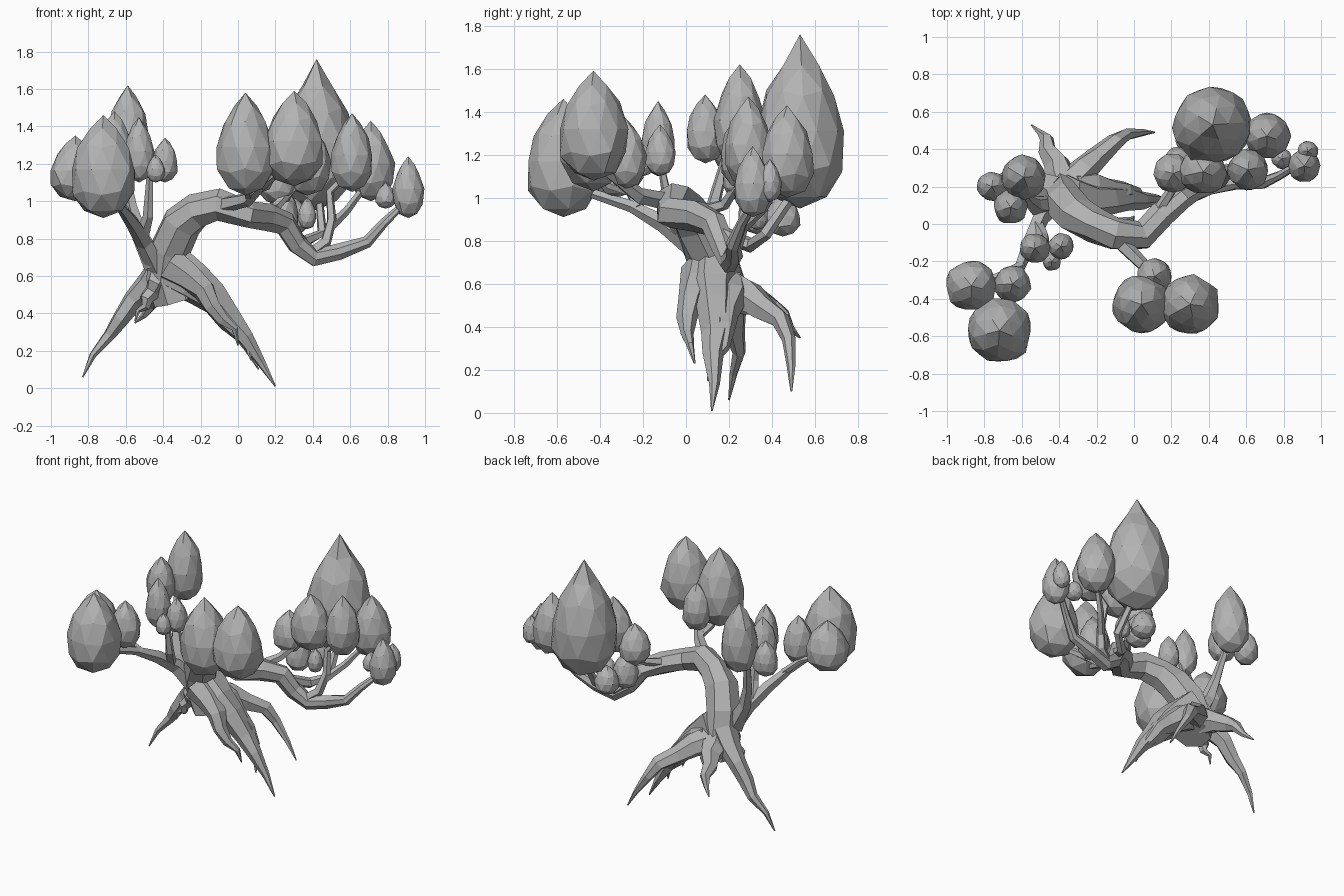
import bpy, bmesh, math, random
from mathutils import Vector, Matrix

cube = bpy.data.objects.get("Cube")
if cube:
    bpy.data.objects.remove(cube, do_unlink=True)
random.seed(4)

clay = bpy.data.materials.new("clay_grey")
clay.use_nodes = True
grey = (0.45, 0.45, 0.45, 1)
clay.diffuse_color = grey
clay.node_tree.nodes["Principled BSDF"].inputs["Base Color"].default_value = grey


def add_object(name, bm):
    bmesh.ops.recalc_face_normals(bm, faces=bm.faces[:])
    mesh = bpy.data.meshes.new(name)
    bm.to_mesh(mesh)
    bm.free()
    mesh.materials.append(clay)
    obj = bpy.data.objects.new(name, mesh)
    bpy.context.collection.objects.link(obj)


def limb(name, thick, thin, *points, sides=5):
    """Faceted tube through the points, tapering evenly from thick to thin."""
    bm = bmesh.new()
    pts = [Vector(p) for p in points]
    last = len(pts) - 1
    side = (pts[1] - pts[0]).orthogonal()
    rings = []
    for i, p in enumerate(pts):
        along = (pts[min(i + 1, last)] - pts[max(i - 1, 0)]).normalized()
        side = (side - along * side.dot(along)).normalized()
        across = along.cross(side)
        radius = thick + (thin - thick) * i / last
        ring = []
        for k in range(sides):
            angle = math.tau * k / sides
            offset = side * math.cos(angle) + across * math.sin(angle)
            ring.append(bm.verts.new(p + offset * radius * random.uniform(0.9, 1.12)))
        rings.append(ring)
    for lower, upper in zip(rings, rings[1:]):
        for k in range(sides):
            n = (k + 1) % sides
            bm.faces.new((lower[k], lower[n], upper[n], upper[k]))
    bm.faces.new(rings[0])
    bm.faces.new(rings[-1])
    add_object(name, bm)


def root(name, thick, start, knee, tip, steps=6):
    """Crooked limb bending from the trunk over a knee to a sharp tip."""
    start, knee, tip = Vector(start), Vector(knee), Vector(tip)
    path = []
    for i in range(steps + 1):
        t = i / steps
        p = start * (1 - t) ** 2 + knee * 2 * t * (1 - t) + tip * t * t
        if 0 < i < steps:
            p += Vector(random.uniform(-1, 1) for axis in range(3)) * 0.015
        path.append(p)
    limb(name, thick, 0.004, *path, sides=6)


def foliage(name, x, y, low, high, width, point=0.12):
    """Faceted bud: full below, drawn to a point on top."""
    bm = bmesh.new()
    bmesh.ops.create_icosphere(bm, subdivisions=2, radius=1)
    bmesh.ops.rotate(bm, verts=bm.verts[:], matrix=Matrix.Rotation(random.uniform(0, 6), 3, 'Z'))
    for v in bm.verts:
        c = v.co.copy()
        belly = (1 - 0.24 * c.z) * random.uniform(0.94, 1.05) * width / 2
        z = c.z + (point if c.z > 0.99 else 0)
        height = (z + 1) / (2 + point) * (high - low)
        v.co = (x + c.x * belly, y + c.y * belly, low + height)
    bmesh.ops.dissolve_limit(bm, angle_limit=math.radians(9), verts=bm.verts[:], edges=bm.edges[:])
    add_object(name + "_foliage", bm)


# Trunk arching over and dipping into the long limb
limb("trunk", .125, .018, (-.34, .17, .47), (-.38, .15, .6), (-.36, .11, .74),
     (-.3, .04, .88), (-.22, 0, .95), (-.1, -.05, .98), (.05, -.06, .93),
     (.15, .05, .92), (.25, .13, .88), (.32, .17, .77), (.41, .2, .7),
     (.54, .22, .73), (.69, .22, .78), (.78, .26, .88), (.88, .32, .98), sides=7)

# Branches of the right side
limb("front_right_branch", .06, .02, (-.42, .12, .62), (-.5, .03, .78),
     (-.56, -.1, .88), (-.62, -.25, .96), (-.71, -.53, 1.05))
limb("outer_right_twig", .025, .015, (-.6, -.22, .95), (-.7, -.27, 1.04), (-.84, -.32, 1.1))
limb("small_cluster_branch", .04, .015, (-.52, 0, .8), (-.48, -.07, .92), (-.47, -.12, 1.17))
limb("back_right_branch", .06, .02, (-.44, .1, .66), (-.53, .1, .83), (-.57, .13, .97), (-.61, .19, 1.2))

# Branches of the front and left side
limb("front_branch", .045, .02, (-.12, -.05, .97), (.05, -.22, 1.01), (.12, -.31, 1.08), (.2, -.4, 1.14))
limb("front_twig", .025, .02, (.06, -.23, 1.02), (.05, -.35, 1.06), (.04, -.42, 1.12))
limb("rising_branch", .037, .018, (.37, .19, .71), (.47, .23, .78), (.5, .27, .9), (.49, .3, 1.05), (.58, .3, 1.14))
limb("back_branch", .04, .02, (.28, .15, .84), (.35, .3, .78), (.45, .37, .83), (.43, .52, 1.05))
limb("back_left_branch", .027, .018, (.49, .26, .86), (.58, .36, .95), (.68, .44, 1.08))
limb("inner_branch", .035, .02, (.1, .02, .92), (.2, .18, .97), (.3, .25, 1.08))

# Roots
root("main_root", .13, (-.36, .14, .66), (-.02, .12, .42), (.2, .12, .01))
root("front_root", .09, (-.36, .07, .66), (-.08, -.02, .46), (0, .04, .23))
root("middle_root", .1, (-.32, .18, .58), (0, .22, .42), (.07, .1, .15))
root("back_left_root", .09, (-.36, .2, .58), (-.1, .52, .5), (.11, .49, .1))
root("back_right_root", .1, (-.37, .18, .58), (-.44, .44, .52), (-.55, .53, .35))
root("right_root", .09, (-.4, .16, .64), (-.64, .3, .42), (-.83, .2, .06))
root("right_side_root", .07, (-.42, .12, .58), (-.48, .12, .48), (-.55, .1, .36))

# Left foliage
foliage("tall_back", .42, .53, .95, 1.76, .42, point=.25)
foliage("back_left", .71, .47, 1, 1.43, .25)
foliage("mid_left", .61, .29, 1.05, 1.47, .22)
foliage("mid_centre", .37, .28, 1.03, 1.42, .25)
foliage("mid_right", .21, .27, .98, 1.27, .21)
foliage("low_inner", .24, .33, .83, 1.08, .17)
foliage("low_back", .3, .45, .82, 1.02, .16)
foliage("low_bud", .37, .33, .85, 1.02, .1)
foliage("far_left", .91, .31, .91, 1.24, .17)
foliage("far_left_back", .93, .39, .98, 1.18, .11)
foliage("far_left_bud", .79, .35, .96, 1.1, .11)

# Front foliage
foliage("front_left", .3, -.43, 1.08, 1.59, .32)
foliage("front_centre", .04, -.43, 1.03, 1.58, .31)
foliage("front_inner", .11, -.28, 1.04, 1.37, .19)

# Right foliage
foliage("front_right", -.72, -.57, .91, 1.46, .35)
foliage("outer_right", -.87, -.33, 1, 1.35, .27)
foliage("inner_right", -.65, -.32, 1, 1.33, .2)
foliage("tall_right", -.59, .25, 1.13, 1.62, .24)
foliage("side_right", -.66, .09, 1.16, 1.48, .18)
foliage("outer_side_right", -.76, .2, 1.13, 1.38, .16)
foliage("small_right", -.53, -.13, 1.1, 1.45, .16)
foliage("small_centre", -.39, -.12, 1.1, 1.34, .14)
foliage("small_bud", -.44, -.2, 1.1, 1.25, .1)
